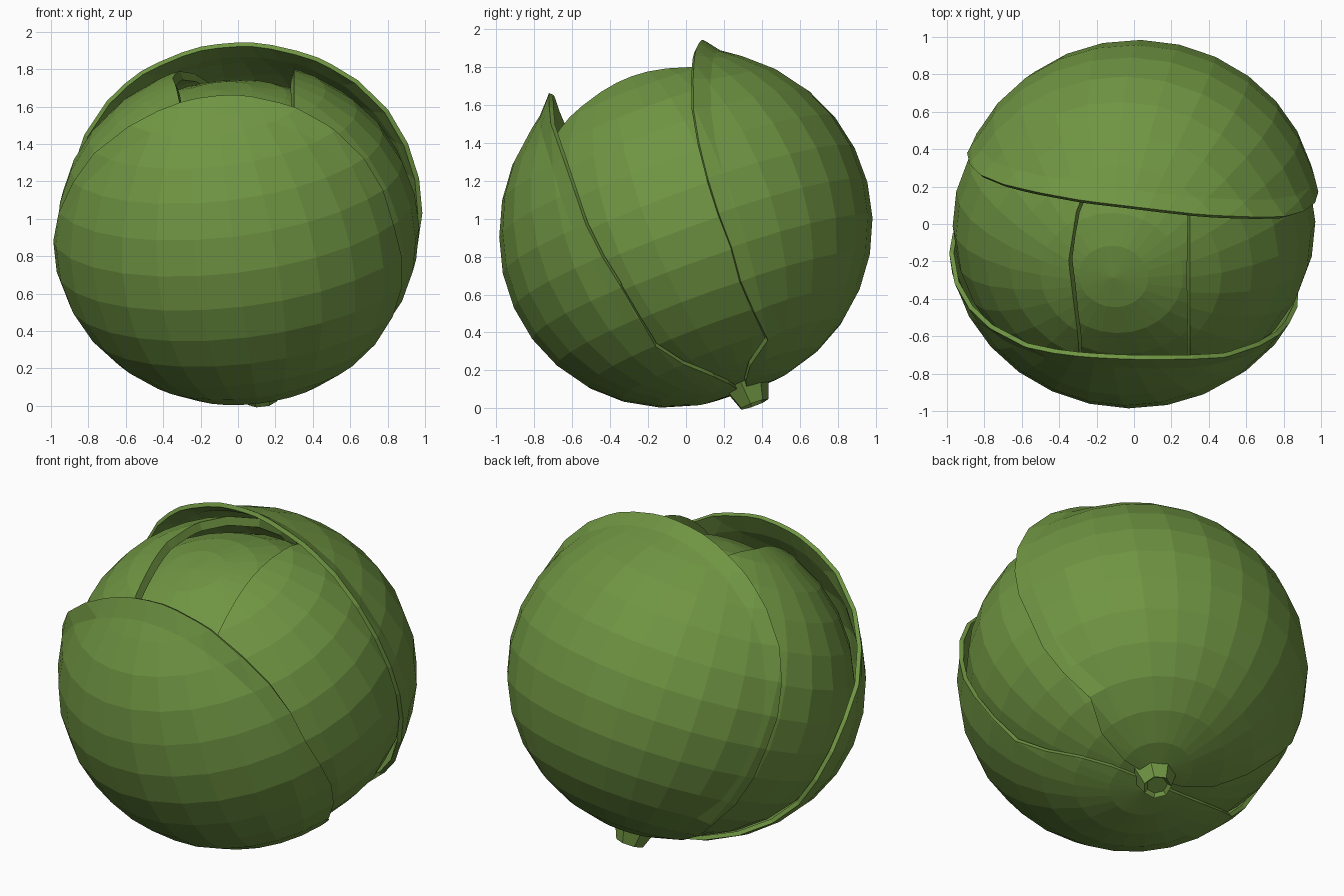
import bpy, bmesh, math
from mathutils import Vector, Matrix

if "Cube" in bpy.data.objects:
    bpy.data.objects.remove(bpy.data.objects["Cube"])

green = bpy.data.materials.new("leaf green")
green.diffuse_color = (0.16, 0.30, 0.055, 1)
green.use_nodes = True
green.node_tree.nodes["Principled BSDF"].inputs["Base Color"].default_value = green.diffuse_color

STEM = Vector((0.12, 0.33, -0.90)).normalized()
TILT = Vector((0, 0, -1)).rotation_difference(STEM).to_matrix().to_4x4()


def curve(points, t):
    """Piecewise linear lookup, points sorted by rising t."""
    if t <= points[0][0]:
        return points[0][1]
    for (a, va), (b, vb) in zip(points, points[1:]):
        if t <= b:
            return va + (vb - va) * (t - a) / (b - a)
    return points[-1][1]


def finish(bm, name, thickness=0):
    bmesh.ops.recalc_face_normals(bm, faces=bm.faces)
    me = bpy.data.meshes.new(name)
    bm.to_mesh(me)
    bm.free()
    me.materials.append(green)
    ob = bpy.data.objects.new(name, me)
    bpy.context.collection.objects.link(ob)
    if thickness:
        mod = ob.modifiers.new("thickness", 'SOLIDIFY')
        mod.thickness = thickness
        mod.offset = -1
    return ob


def ball(centre, semi, low=None, shear=0):
    """Faceted ellipsoid whose poles lie on the stem axis."""
    bm = bmesh.new()
    bmesh.ops.create_uvsphere(bm, u_segments=28, v_segments=15, radius=1, matrix=TILT)
    for v in bm.verts:
        sz = low if (low and v.co.z < 0) else semi[2]
        y = v.co.y * semi[1] + shear * min(0, v.co.z)
        v.co = Vector((v.co.x * semi[0], y, v.co.z * sz)) + Vector(centre)
    return bm


def leaf(name, centre, semi, axis, side, rim, lip, thickness, low=None, shear=0):
    """Ellipsoid cut along a curved rim; the band near the rim is bent out by lip(co)."""
    bm = ball(centre, semi, low, shear)
    # straighten the rim, cut with planes, then bend back
    for v in bm.verts:
        v.co[axis] -= rim(v.co)
    normal = Vector((0, 0, 0))
    normal[axis] = side
    for off, clear in ((-0.09, False), (0, True)):
        bmesh.ops.bisect_plane(bm, geom=bm.verts[:] + bm.edges[:] + bm.faces[:],
                               plane_co=normal * off, plane_no=normal, clear_outer=clear)
    mid = Vector(centre)
    for v in bm.verts:
        depth = -v.co[axis] * side
        v.co[axis] += rim(v.co)
        f = max(0, 1 - depth / 0.17) ** 2
        v.co += (v.co - mid).normalized() * f * lip(v.co)
    return finish(bm, name, thickness)


# inner head
finish(ball((0, 0, 0.93), (0.90, 0.84, 0.815)), "inner_head")

# left and right side leaves
BEND = [(-0.9, 0.28), (-0.6, 0.30), (-0.2, 0.35), (0.12, 0.30), (0.5, 0.1)]


def low_seam(co, x):
    # seams draw together below the equator
    return x * min(1, max(0, (co.z - 0.1) / 0.9))


leaf("right_side_leaf", (0, 0, 0.93), (0.97, 0.90, 0.92), 0, -1,
     lambda co: low_seam(co, 0.30), lambda co: 0.0, 0.05, 0.87)
leaf("left_side_leaf", (0, 0, 0.93), (0.97, 0.90, 0.91), 0, 1,
     lambda co: -low_seam(co, curve(BEND, co.y)), lambda co: 0.0, 0.05, 0.87)

# front leaf, reaching further round on its left side
FRONT = [(0.0, 0.40), (0.14, 0.22), (0.28, -0.05), (0.60, -0.16), (0.82, -0.29),
         (1.05, -0.46), (1.48, -0.66), (1.70, -0.70)]
SKEW = [(0.1, 0.0), (0.28, 0.12), (0.60, 0.18), (0.85, 0.19), (1.15, 0.10), (1.6, 0.03)]
leaf("front_leaf", (-0.012, -0.05, 0.938), (0.99, 0.935, 0.935), 1, 1,
     lambda co: curve(FRONT, co.z) - curve(SKEW, co.z) * co.x,
     lambda co: curve([(1.0, 0.0), (1.5, 0.055)], co.z), 0.025, shear=0.04)

# back leaf
BACK = [(0.0, 0.30), (0.20, 0.38), (0.38, 0.50), (0.65, 0.40), (0.87, 0.35),
        (1.10, 0.26), (1.50, 0.14), (1.85, 0.09)]
leaf("back_leaf", (0.02, 0.055, 0.97), (0.97, 0.93, 0.92), 1, -1,
     lambda co: curve(BACK, co.z) - 0.12 * co.x,
     lambda co: curve([(0.2, 0.0), (0.4, 0.035), (0.8, 0.0), (1.2, 0.02), (1.7, 0.055)], co.z),
     0.025)

# cut stem with a hollow end
bm = bmesh.new()
bmesh.ops.create_cone(bm, cap_ends=True, segments=7, radius1=0.08, radius2=0.18, depth=0.26,
                      matrix=Matrix.Translation((0.115, 0.315, 0.142)) @ TILT)
end = min(bm.faces, key=lambda f: f.calc_center_median().z)
bmesh.ops.inset_region(bm, faces=[end], thickness=0.02, depth=-0.02)
finish(bm, "stem")
